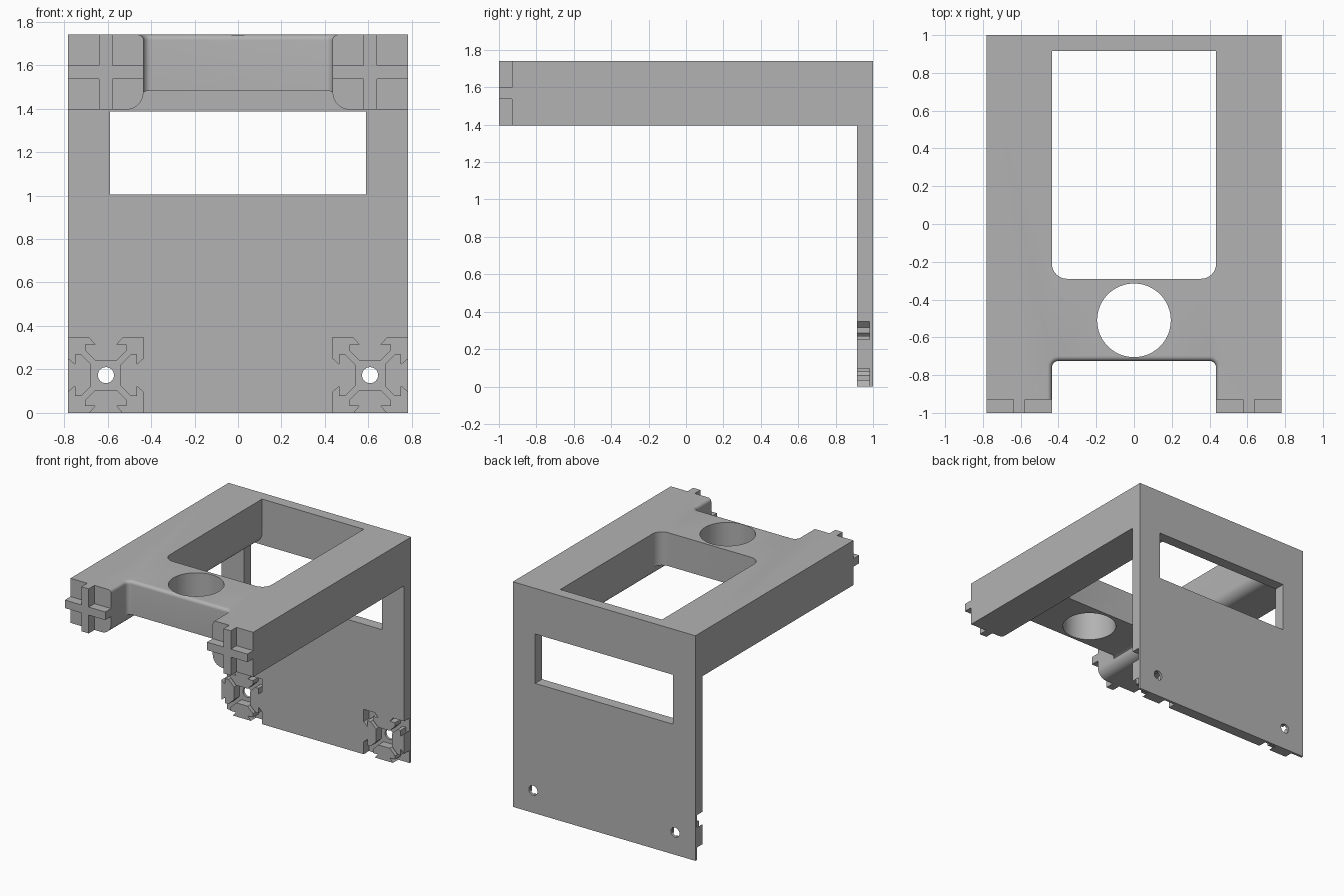
import bpy, bmesh, math
from math import sin, cos, pi

cube = bpy.data.objects.get("Cube")
if cube:
    bpy.data.objects.remove(cube, do_unlink=True)

W, TOP, UNDER = 0.781, 1.74, 1.395      # half width, deck top, deck underside
INNER = 0.435                           # inner side of the arms
PLATE_Y = 0.915                         # front face of the back plate
H = 0.1735                              # half size of an arm section
ARM_X, ARM_Z = W - H, (TOP + UNDER) / 2

grey = bpy.data.materials.new("plain grey")
grey.use_nodes = True
grey.diffuse_color = (0.45, 0.45, 0.45, 1)
grey.node_tree.nodes["Principled BSDF"].inputs["Base Color"].default_value = (0.45, 0.45, 0.45, 1)


def loft(name, rings):
    """Closed solid through rings with equal point counts."""
    bm = bmesh.new()
    loops = [[bm.verts.new(p) for p in ring] for ring in rings]
    n = len(loops[0])
    for a, b in zip(loops, loops[1:]):
        for i in range(n):
            j = (i + 1) % n
            bm.faces.new((a[i], a[j], b[j], b[i]))
    bm.faces.new(loops[0][::-1])
    bm.faces.new(loops[-1])
    bmesh.ops.recalc_face_normals(bm, faces=bm.faces)
    mesh = bpy.data.meshes.new(name)
    bm.to_mesh(mesh)
    bm.free()
    mesh.materials.append(grey)
    ob = bpy.data.objects.new(name, mesh)
    bpy.context.collection.objects.link(ob)
    return ob


def prism_z(name, pts, z0, z1):
    return loft(name, [[(x, y, z) for x, y in pts] for z in (z0, z1)])


def prism_y(name, pts, y0, y1):
    return loft(name, [[(x, y, z) for x, z in pts] for y in (y0, y1)])


def rect(x0, x1, y0, y1):
    return [(x0, y0), (x1, y0), (x1, y1), (x0, y1)]


def arc(cx, cy, r, a0, a1, n=8):
    return [(cx + r * cos(a0 + (a1 - a0) * i / n), cy + r * sin(a0 + (a1 - a0) * i / n))
            for i in range(n + 1)]


def circle(cx, cy, r, n):
    return arc(cx, cy, r, 0, 2 * pi, n)[:-1]


def round_rect(x0, x1, y0, y1, r):
    corners = [(x1 - r, y1 - r), (x0 + r, y1 - r), (x0 + r, y0 + r), (x1 - r, y0 + r)]
    return [p for k, (cx, cy) in enumerate(corners)
            for p in arc(cx, cy, r, k * pi / 2, (k + 1) * pi / 2)]


def combine(target, tool, operation="DIFFERENCE"):
    mod = target.modifiers.new("combine", "BOOLEAN")
    mod.operation, mod.solver, mod.object = operation, "EXACT", tool
    bpy.context.view_layer.objects.active = target
    bpy.ops.object.modifier_apply(modifier=mod.name)
    bpy.data.objects.remove(tool, do_unlink=True)


# Top deck with its large opening and round hole
bracket = prism_z("bracket", rect(-W, W, -1, PLATE_Y), UNDER, TOP)
combine(bracket, prism_z("opening_cutter", round_rect(-INNER, INNER, -0.29, 1.3, 0.08), 1.2, 2))
combine(bracket, prism_z("hole_cutter", circle(0, -0.51, 0.195, 64), 1.2, 2))

# Front notch, flaring outwards at the top edge
flare = 0.025
steps = [(1.2, 0)]
for i in range(7):
    a = pi / 2 * i / 6
    steps.append((TOP - flare + flare * sin(a), flare * (1 - cos(a))))
steps.append((1.9, flare))
combine(bracket, loft("notch_cutter", [
    [(x, y, z) for x, y in round_rect(-INNER - e, INNER + e, -1.4, -0.725 + e, 0.035 + e)]
    for z, e in steps]))

# Underside of the bridge, leaving rounded inner edges on the arms
R = 0.08
half = [(INNER + R, 1.3)] + arc(INNER + R, UNDER + R, R, 1.5 * pi, pi)
half += [(INNER - 0.005, 1.478), (INNER - 0.02, 1.482)]
outline = half + [(-x, z) for x, z in reversed(half)]
combine(bracket, prism_y("underside_cutter", outline, -1.3, 1.3))

# Plus-shaped keys on the arm ends: remove the four corners around each
KEY, FAR = 0.031, 0.25
for side in (-1, 1):
    for dx in (-1, 1):
        for dz in (-1, 1):
            xs = sorted(side * ARM_X + dx * d for d in (KEY, 0.2))
            zs = sorted(ARM_Z + dz * d for d in (KEY, FAR))
            combine(bracket, prism_y("key_cutter", rect(*xs, *zs), -1.2, -0.93))

# Back plate with its window
plate = prism_y("back_plate", rect(-W, W, 0, TOP), PLATE_Y, 1)
combine(plate, prism_y("window_cutter", rect(-0.59, 0.59, 1.005, 1.387), 0.5, 1.3))

# Slotted-rail sockets in the lower corners, each with a screw hole
slot = [(10, 10), (4.58, 10), (2.9, 8.2), (5.5, 8.2), (5.5, 6.56), (2.84, 3.9)]
slot += [(-x, z) for x, z in reversed(slot[1:])]
rail = []
for k in range(4):
    c, s = round(cos(k * pi / 2)), round(sin(k * pi / 2))
    rail += [(x * c - z * s, x * s + z * c) for x, z in slot]


def socket_point(side, x, z):
    # Outer edges overshoot the plate so that the socket opens sideways and down
    x = 10.15 if x > 9.9 else x
    z = -10.15 if z < -9.9 else z
    return side * (ARM_X + x * H / 10), H + z * H / 10


for side in (-1, 1):
    pts = [socket_point(side, x, z) for x, z in rail]
    combine(plate, prism_y("socket_cutter", pts, 0.7, 0.98))
    combine(plate, prism_y("screw_cutter", circle(side * ARM_X, H, 0.037, 32), 0.7, 1.3))

# Join into one solid and shade
combine(bracket, plate, "UNION")
bpy.ops.object.select_all(action="DESELECT")
bracket.select_set(True)
bpy.context.view_layer.objects.active = bracket
bpy.ops.object.shade_smooth_by_angle(angle=math.radians(30))
